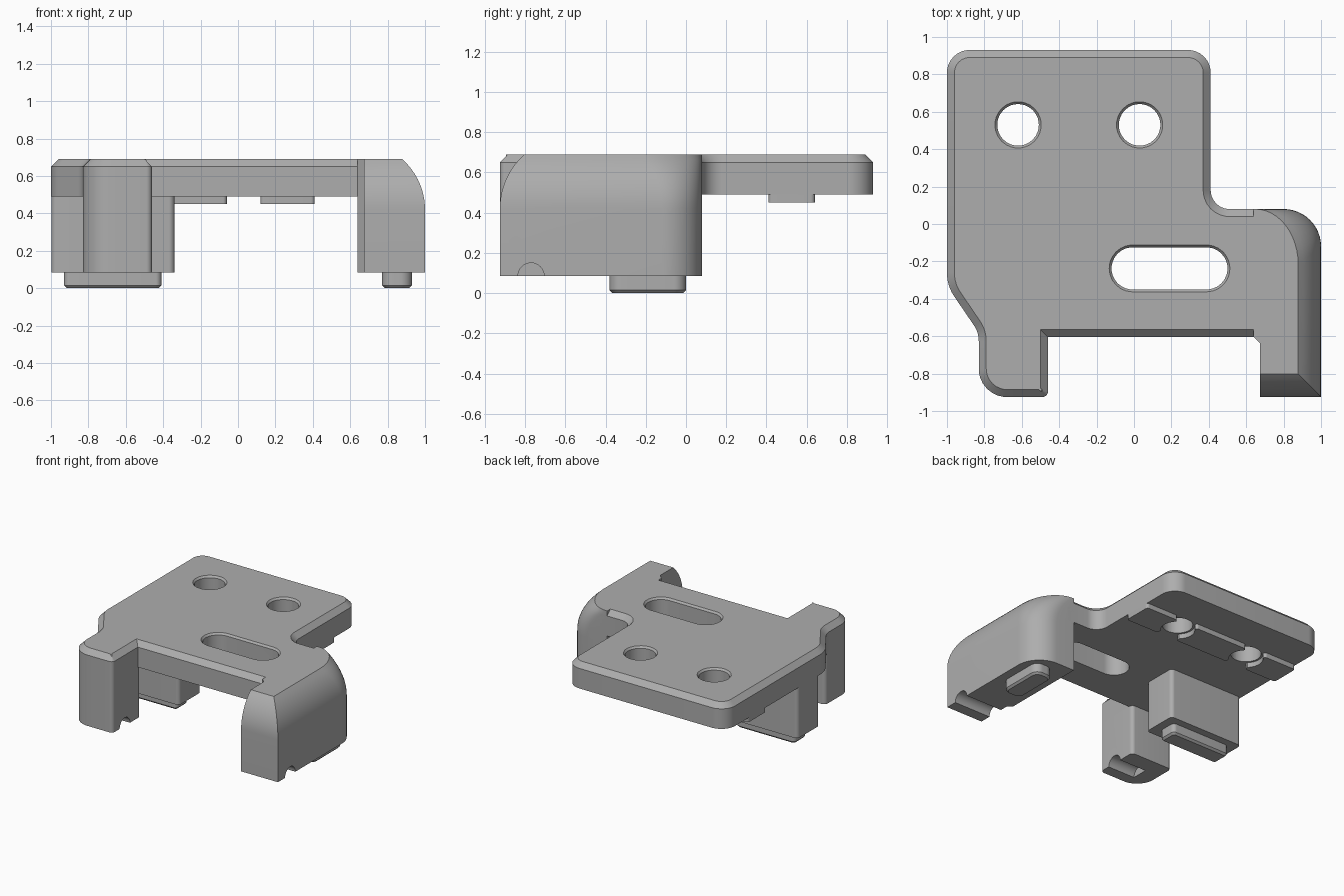
import bpy, bmesh, math
from mathutils import Vector

cube = bpy.data.objects.get("Cube")
if cube:
    bpy.data.objects.remove(cube, do_unlink=True)

grey = bpy.data.materials.new("grey plastic")
grey.use_nodes = True
GREY = (0.42, 0.42, 0.42, 1)
grey.diffuse_color = GREY
grey.node_tree.nodes["Principled BSDF"].inputs["Base Color"].default_value = GREY


def rounded(corners, steps=8):
    """Counter-clockwise outline from (x, y, radius) corners."""
    pts = []
    for i, (x, y, r) in enumerate(corners):
        p = Vector((x, y))
        if not r:
            pts.append(p)
            continue
        a = (Vector(corners[i - 1][:2]) - p).normalized()
        b = (Vector(corners[(i + 1) % len(corners)][:2]) - p).normalized()
        half = a.angle(b) / 2
        centre = p + (a + b).normalized() * r / math.sin(half)
        t = r / math.tan(half)
        v1, v2 = p + a * t - centre, p + b * t - centre
        pts += [centre + v1.lerp(v2, k / steps).normalized() * r for k in range(steps + 1)]
    return pts


def rect(x0, x1, y0, y1, r=0):
    return rounded([(x0, y0, r), (x1, y0, r), (x1, y1, r), (x0, y1, r)])


def inset(pts, d):
    """Move every edge of an outline inwards by d."""
    out = []
    for i, p in enumerate(pts):
        e1 = (p - pts[i - 1]).normalized()
        e2 = (pts[(i + 1) % len(pts)] - p).normalized()
        n1, n2 = Vector((-e1.y, e1.x)), Vector((-e2.y, e2.x))
        out.append(p + (n1 + n2) * d / (1 + n1.dot(n2)))
    return out


def loft(name, rings):
    """Closed solid through (z, outline) rings of equal point count."""
    bm = bmesh.new()
    loops = [[bm.verts.new((p[0], p[1], z)) for p in pts] for z, pts in rings]
    bm.faces.new(loops[0][::-1])
    bm.faces.new(loops[-1])
    n = len(loops[0])
    for lo, hi in zip(loops, loops[1:]):
        for i in range(n):
            j = (i + 1) % n
            bm.faces.new((lo[i], lo[j], hi[j], hi[i]))
    mesh = bpy.data.meshes.new(name)
    bm.to_mesh(mesh)
    bm.free()
    mesh.materials.append(grey)
    ob = bpy.data.objects.new(name, mesh)
    bpy.context.collection.objects.link(ob)
    return ob


def prism(name, pts, levels):
    return loft(name, [(z, inset(pts, d)) for z, d in levels])


def activate(ob):
    bpy.ops.object.select_all(action="DESELECT")
    ob.select_set(True)
    bpy.context.view_layer.objects.active = ob


def cut(ob, cutter):
    cutter.hide_render = True
    mod = ob.modifiers.new("cut", "BOOLEAN")
    mod.operation, mod.solver, mod.object = "DIFFERENCE", "EXACT", cutter
    activate(ob)
    bpy.ops.object.modifier_apply(modifier=mod.name)
    bpy.data.objects.remove(cutter, do_unlink=True)


TOP, UNDER, FOOT = 0.69, 0.49, 0.085
parts = []

# Top plate with a chamfered upper rim
outline = rounded([
    (-1, 0.93, 0.12), (-1, -0.33, 0.22), (-0.83, -0.58, 0.15), (-0.83, -0.925, 0.15),
    (-0.46, -0.925, 0.03), (-0.46, -0.605, 0), (0.7, -0.605, 0), (0.7, 0.08, 0),
    (0.41, 0.08, 0.1), (0.41, 0.93, 0.12)])
plate = prism("top_plate", outline, [(UNDER, 0), (0.65, 0), (TOP, 0.04)])
parts.append(plate)

# Two round holes and a long slot, each with a small countersunk lip
hole_x = (-0.62, 0.03)
openings = [rect(x - 0.111, x + 0.111, 0.419, 0.641, 0.11) for x in hole_x]
openings.append(rect(-0.12, 0.5, -0.35, -0.125, 0.112))
for pts in openings:
    cut(plate, prism("opening_cutter", pts, [(0.4, 0), (0.675, 0), (0.705, -0.025)]))

# Underside pads, bitten by the holes
for i, (x0, x1) in enumerate([(0.12, 0.41), (-0.53, -0.06), (-0.995, -0.71)]):
    pad = prism(f"underside_pad_{i + 1}", rect(x0, x1, 0.41, 0.64, 0.02), [(0.45, 0), (0.5, 0)])
    for x in hole_x:
        cut(pad, prism("pad_cutter", rect(x - 0.126, x + 0.126, 0.404, 0.656, 0.125),
                       [(0.4, 0), (0.6, 0)]))
    parts.append(pad)


# Side block: crowned outer and front faces, rounded back corner
def block_outline(d):
    rx, ry = 0.2 + d * 0.25, 0.2 + d * 0.8
    pts = [(0.64, -0.605), (0.675, -0.64), (0.675, -0.925 + d), (1 - d, -0.925 + d)]
    for k in range(13):
        a = math.pi / 2 * k / 12
        pts.append((1 - d - rx + rx * math.cos(a), 0.08 - ry + ry * math.sin(a)))
    return pts + [(0.64, 0.08)]


R, START = 0.36, 0.42
rings = [(FOOT, block_outline(0))]
for k in range(11):
    h = (TOP - START) * k / 10
    rings.append((START + h, block_outline(R - math.sqrt(R * R - h * h))))
block = loft("side_block", rings)

# Front leg
leg = prism("front_leg", rounded([
    (-0.83, -0.925, 0.15), (-0.46, -0.925, 0.03), (-0.46, -0.57, 0.03), (-0.83, -0.57, 0.03)]),
    [(FOOT, 0), (0.6, 0)])


# Half-round grooves across the feet
def groove(x0, x1):
    bpy.ops.mesh.primitive_cylinder_add(
        vertices=32, radius=0.065, depth=x1 - x0,
        location=((x0 + x1) / 2, -0.77, FOOT), rotation=(0, math.pi / 2, 0))
    return bpy.context.object


cut(block, groove(0.6, 1.1))
cut(leg, groove(-0.7, -0.4))
parts += [block, leg]

# Rear leg and the locating pegs
parts.append(prism("rear_leg", rect(-0.998, -0.34, -0.26, 0.02, 0.03), [(FOOT, 0), (0.5, 0)]))
peg_levels = [(0, 0.015), (0.015, 0), (0.1, 0)]
parts.append(prism("rear_leg_peg", rect(-0.93, -0.41, -0.19, -0.04, 0.03), peg_levels))
parts.append(prism("side_block_peg", rect(0.77, 0.93, -0.38, 0, 0.06), peg_levels))

for ob in parts:
    activate(ob)
    bpy.ops.object.shade_smooth_by_angle(angle=math.radians(30))
